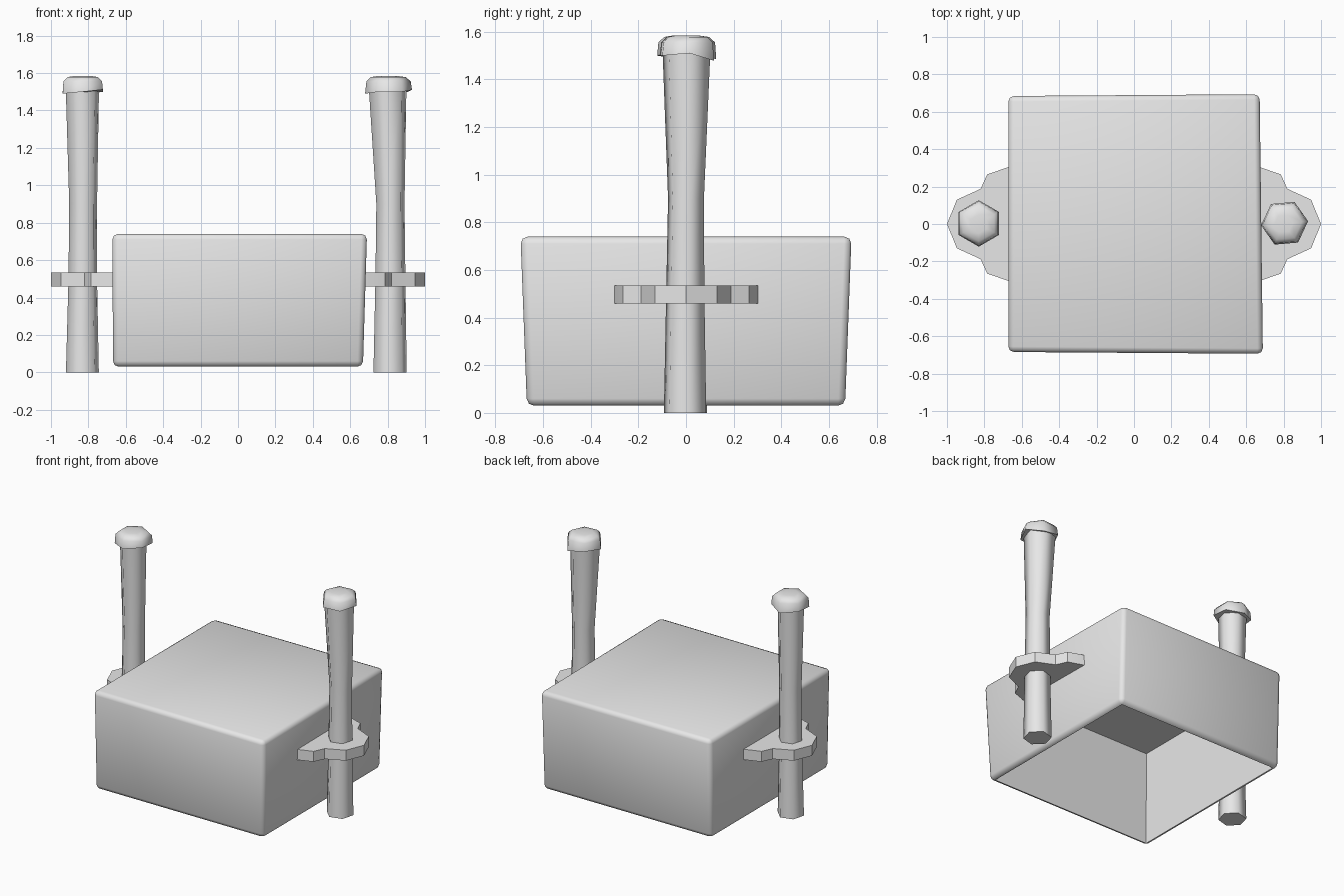
import bpy, bmesh, math

cube = bpy.data.objects.get("Cube")
if cube:
    bpy.data.objects.remove(cube)

grey = bpy.data.materials.new("light_grey")
grey.use_nodes = True
grey.diffuse_color = (0.8, 0.8, 0.8, 1)
grey.node_tree.nodes["Principled BSDF"].inputs["Base Color"].default_value = (0.8, 0.8, 0.8, 1)


def finish(name, bm, angle):
    """Turn a bmesh into a shaded object; edges sharper than angle stay hard."""
    bmesh.ops.recalc_face_normals(bm, faces=bm.faces)
    mesh = bpy.data.meshes.new(name)
    bm.to_mesh(mesh)
    bm.free()
    mesh.materials.append(grey)
    obj = bpy.data.objects.new(name, mesh)
    bpy.context.collection.objects.link(obj)
    bpy.ops.object.select_all(action='DESELECT')
    obj.select_set(True)
    bpy.context.view_layer.objects.active = obj
    bpy.ops.object.shade_smooth_by_angle(angle=math.radians(angle))
    return obj


def loft(name, rings, turn, drops=(0,) * 6):
    """Closed six-sided column through rings of (x, y, z, radius)."""
    bm = bmesh.new()
    loops = []
    for level, (x, y, z, r) in enumerate(rings):
        loop = []
        for i in range(6):
            a = math.radians(turn + 60 * i)
            dz = drops[i] if level == 0 else 0
            loop.append(bm.verts.new((x + r * math.cos(a), y + r * math.sin(a), z + dz)))
        loops.append(loop)
    for low, high in zip(loops, loops[1:]):
        for i in range(6):
            j = (i + 1) % 6
            bm.faces.new((low[i], low[j], high[j], high[i]))
    bm.faces.new(loops[0][::-1])
    bm.faces.new(loops[-1])
    return finish(name, bm, 65)


# Hollow box: flared, slightly uneven, rounded outside and open underneath
BOTTOM, TOP = 0.03, 0.74
bm = bmesh.new()
bmesh.ops.create_cube(bm, size=2)
for v in bm.verts:
    sx, sy, up = v.co.x, v.co.y, v.co.z > 0
    half_x = half_y = 0.668
    if up:
        half_x = 0.672 if sx < 0 or sy > 0 else 0.69
        half_y = 0.695 if sx > 0 else 0.685
    v.co = (sx * half_x, sy * half_y, TOP if up else BOTTOM)
bmesh.ops.bevel(bm, geom=bm.edges[:], offset=0.03, segments=2, profile=0.5, affect='EDGES')
floor = min(bm.faces, key=lambda f: f.calc_center_median().z)
ceiling = bmesh.ops.extrude_discrete_faces(bm, faces=[floor])["faces"][0]
for v in ceiling.verts:
    v.co.x *= 1.02
    v.co.y *= 1.02
    v.co.z = TOP - 0.03
finish("hollow_box", bm, 50)

# Side brackets: stepped plates, mirrored front to back and side to side
half_outline = [(0.655, 0.308), (0.67, 0.305), (0.785, 0.265), (0.82, 0.188), (0.947, 0.13)]
outline = half_outline + [(1.0, 0)] + [(x, -y) for x, y in reversed(half_outline)]
for side, label in ((1, "left"), (-1, "right")):
    bm = bmesh.new()
    plate = bm.faces.new([bm.verts.new((side * x, y, 0.46)) for x, y in outline])
    new = bmesh.ops.extrude_face_region(bm, geom=[plate], use_keep_orig=True)["geom"]
    for v in new:
        if isinstance(v, bmesh.types.BMVert):
            v.co.z = 0.535
    finish(label + "_bracket", bm, 20)

# Waisted posts
loft("right_post", [(-0.832, 0, 0, 0.091), (-0.83, 0, 0.5, 0.079),
                    (-0.828, 0, 0.9, 0.077), (-0.832, 0, 1.52, 0.092)], 15)
loft("left_post", [(0.813, -0.004, 0, 0.092), (0.815, -0.003, 0.5, 0.083),
                   (0.815, 0, 0.9, 0.078), (0.8, 0.002, 1.52, 0.104)], 15)

# Domed post caps with an uneven lower rim
loft("right_cap", [(-0.83, 0.003, 1.5, 0.124), (-0.83, 0.003, 1.555, 0.119),
                   (-0.83, 0.003, 1.578, 0.095), (-0.83, 0, 1.585, 0.05)],
     30, (0, -0.015, 0, -0.01, 0, 0.012))
loft("left_cap", [(0.805, 0.004, 1.5, 0.126), (0.805, 0.004, 1.555, 0.119),
                  (0.803, 0.004, 1.578, 0.095), (0.8, 0.002, 1.585, 0.05)],
     5, (0.01, -0.022, 0, -0.01, 0, 0))
